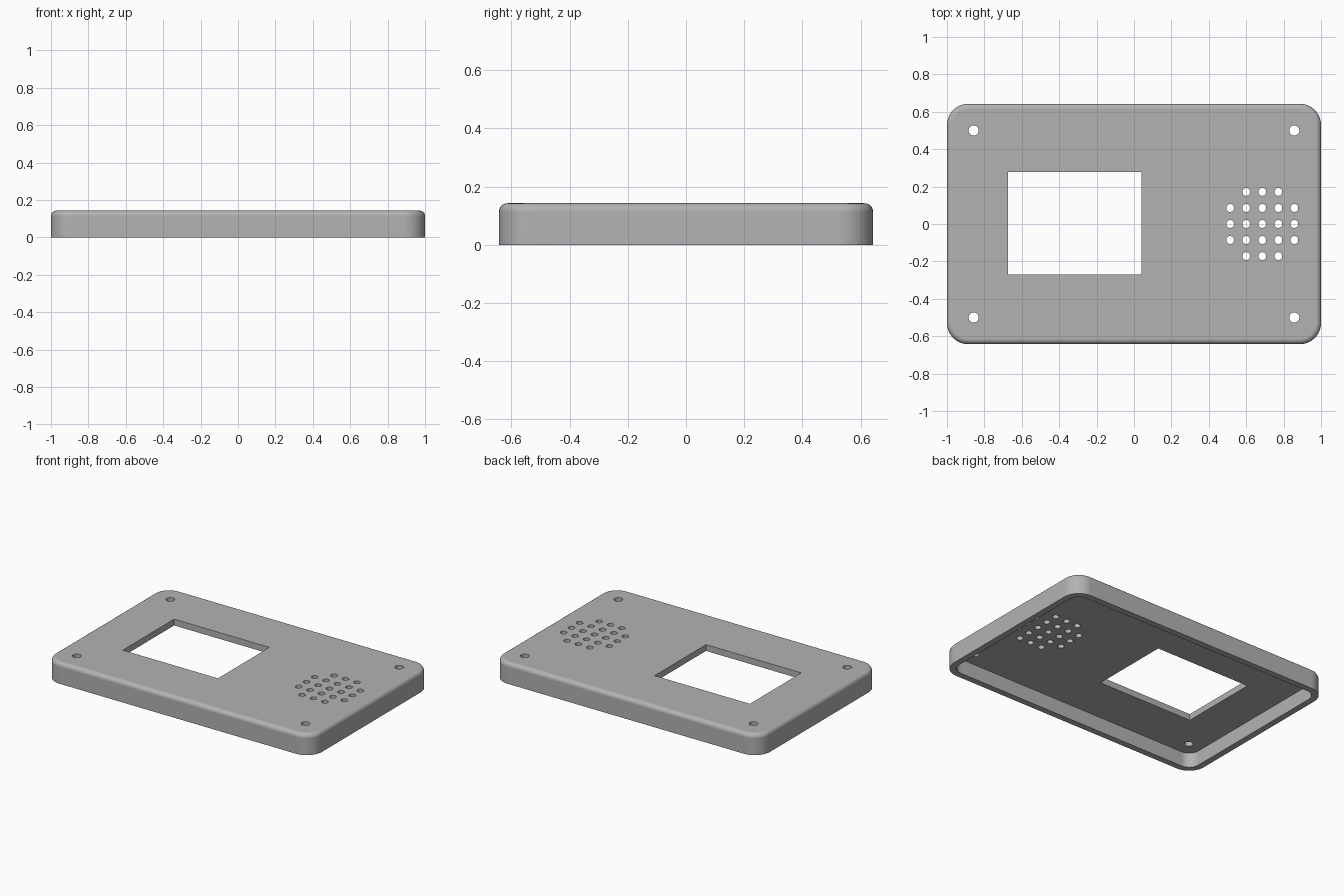
import bpy
import bmesh
from math import sin, cos, pi
from mathutils import Matrix, Vector

if "Cube" in bpy.data.objects:
    bpy.data.objects.remove(bpy.data.objects["Cube"])

MM = 1 / 35                      # design unit
HALF_X, HALF_Y, HEIGHT = 35 * MM, 22.5 * MM, 5 * MM
CORNER, FILLET, WALL = 4 * MM, 1 * MM, 1.5 * MM

grey = bpy.data.materials.new("plain grey")
grey.use_nodes = True
colour = (0.45, 0.45, 0.45, 1)
grey.diffuse_color = colour
grey.node_tree.nodes["Principled BSDF"].inputs["Base Color"].default_value = colour


def make_object(name, bm):
    bmesh.ops.recalc_face_normals(bm, faces=bm.faces)
    mesh = bpy.data.meshes.new(name)
    bm.to_mesh(mesh)
    bm.free()
    mesh.materials.append(grey)
    obj = bpy.data.objects.new(name, mesh)
    bpy.context.collection.objects.link(obj)
    return obj


def rounded_ring(bm, inset, z, steps=10):
    """Rounded rectangle outline, drawn in from the outer edge."""
    r = CORNER - inset
    ring = []
    for i, (sx, sy) in enumerate([(1, 1), (-1, 1), (-1, -1), (1, -1)]):
        for k in range(steps + 1):
            a = (i + k / steps) * pi / 2
            x = sx * (HALF_X - CORNER) + r * cos(a)
            y = sy * (HALF_Y - CORNER) + r * sin(a)
            ring.append(bm.verts.new((x, y, z)))
    return ring


# Hollow lid: inner ceiling, inner wall, rim, outer wall, fillet, top
profile = [(WALL, HEIGHT - WALL), (WALL, 0), (0, 0)]
for k in range(7):
    a = k / 6 * pi / 2
    profile.append((FILLET * (1 - cos(a)), HEIGHT - FILLET * (1 - sin(a))))
bm = bmesh.new()
rings = [rounded_ring(bm, inset, z) for inset, z in profile]
for low, high in zip(rings, rings[1:]):
    for i in range(len(low)):
        j = (i + 1) % len(low)
        bm.faces.new((low[i], low[j], high[j], high[i]))
bm.faces.new(rings[0])
bm.faces.new(rings[-1])
lid = make_object("lid", bm)

# Cutters for the window, screw holes and speaker grille
bm = bmesh.new()


def add_hole(x, y, radius):
    bmesh.ops.create_cone(bm, cap_ends=True, segments=24, radius1=radius,
                          radius2=radius, depth=0.2,
                          matrix=Matrix.Translation((x, y, HEIGHT)))


for sx in (-1, 1):
    for sy in (-1, 1):
        add_hole(sx * 30 * MM, sy * 17.5 * MM, 0.027)
for i in range(-2, 3):
    for j in range(-2, 3):
        if abs(i) + abs(j) < 4:
            add_hole((24 + 3 * i) * MM, 3 * j * MM, 0.021)
bmesh.ops.create_cube(bm, size=1, matrix=Matrix.Translation((-0.317, 0.004, HEIGHT))
                      @ Matrix.Diagonal(Vector((0.714, 0.55, 0.2, 1))))
cutter = make_object("hole_cutter", bm)
cutter.hide_render = True

bpy.context.view_layer.objects.active = lid
lid.select_set(True)
cut = lid.modifiers.new("holes", "BOOLEAN")
cut.operation = "DIFFERENCE"
cut.solver = "EXACT"
cut.object = cutter
bpy.ops.object.modifier_apply(modifier=cut.name)
bpy.data.objects.remove(cutter)

# Smooth rounded edges, flat large faces
bpy.ops.object.shade_smooth_by_angle(angle=pi / 6)
weighted = lid.modifiers.new("flat_faces", "WEIGHTED_NORMAL")
weighted.keep_sharp = True
